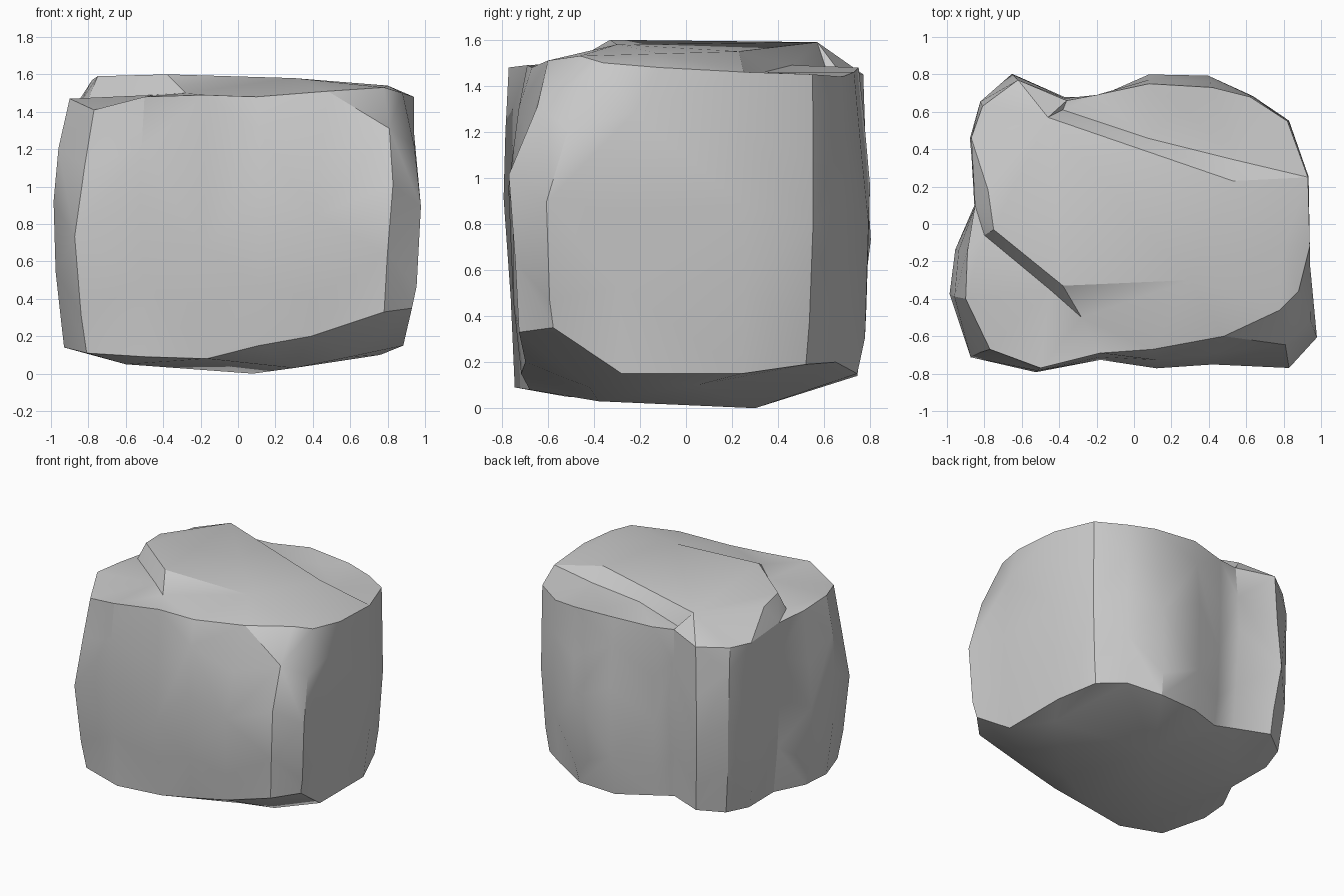
import bpy, bmesh, random
from mathutils import Vector
from mathutils.geometry import delaunay_2d_cdt

if "Cube" in bpy.data.objects:
    bpy.data.objects.remove(bpy.data.objects["Cube"])

random.seed(7)

# widest outline of the boulder, counter-clockwise from the right side
belly = [(.95, .26), (.84, .56), (.65, .70), (.40, .80), (.08, .80), (-.2, .69),
         (-.38, .69), (-.65, .80), (-.83, .67), (-.89, .46), (-.86, .10),
         (-.98, -.14), (-1, -.38), (-.87, -.71), (-.53, -.80), (-.18, -.73),
         (.12, -.77), (.42, -.75), (.84, -.78), (1, -.62), (.95, -.30)]
# matching upper rim
rim = [(.93, .25, 1.46), (.82, .55, 1.45), (.62, .68, 1.44), (.42, .73, 1.46),
       (.08, .75, 1.48), (-.2, .69, 1.46), (-.36, .66, 1.47), (-.62, .77, 1.45),
       (-.81, .63, 1.44), (-.87, .46, 1.43), (-.85, .10, 1.44), (-.89, -.14, 1.45),
       (-.90, -.40, 1.47), (-.77, -.67, 1.41), (-.50, -.77, 1.48), (-.18, -.69, 1.49),
       (.10, -.67, 1.48), (.48, -.60, 1.51), (.78, -.46, 1.53), (.88, -.36, 1.50),
       (.94, -.12, 1.48)]
# lower edge heights per column
foot = [.15, .19, .2, .15, .14, .16, .2, .2, .18, .16, .14, .14, .14, .11, .09,
        .08, .15, .2, .33, .35, .15]
# raised slab on top (closed loop), then loose points of the ledges around it
slab = [(-.38, -.33, 1.6), (.30, -.30, 1.58), (.80, -.12, 1.54), (.53, .23, 1.55),
        (-.46, .57, 1.59), (-.78, .18, 1.57), (-.75, -.03, 1.59)]
ledges = [(-.45, -.35, 1.49), (-.80, -.06, 1.47), (.07, .46, 1.49), (.55, .34, 1.46),
          (.26, .62, 1.45), (-.38, .61, 1.47), (-.28, -.50, 1.50)]
underside = [(.08, .30, 0), (.30, -.38, .03), (.60, -.42, .09), (-.60, -.52, .05),
             (-.65, .30, .09), (.76, .05, .10)]

bm = bmesh.new()
n = len(belly)


def wall_ring(t, scale, to_rim, wobble):
    ring = []
    for i in range(n):
        b, r = Vector(belly[i]), Vector(rim[i])
        xy = (b * (scale + random.uniform(-.025, .005) * wobble)).lerp(r.xy, to_rim)
        tt = t + (.06 * (-1) ** i + random.uniform(-.05, .05)) * wobble
        ring.append(bm.verts.new((xy.x, xy.y, foot[i] + (r.z - foot[i]) * tt)))
    return ring


# broken, faceted side walls
rings = [wall_ring(0, .93, 0, 0), wall_ring(.2, .975, 0, 1), wall_ring(.52, 1, 0, 1),
         wall_ring(.78, 1, .4, .8), wall_ring(1, 1, 1, 0)]
for k in range(len(rings) - 1):
    for i in range(n):
        j = (i + 1) % n
        a, b, c, d = rings[k][i], rings[k][j], rings[k + 1][j], rings[k + 1][i]
        tris = ((a, b, c), (a, c, d)) if (i + k) % 2 else ((a, b, d), (b, c, d))
        for t in tris:
            bm.faces.new(t)


def cap(border, loop, loose):
    """Fill a border ring with triangles running through the inner points."""
    inner = [bm.verts.new(p) for p in loop + loose]
    vs = border + inner
    m = len(loop)
    edges = [(i, (i + 1) % n) for i in range(n)]
    edges += [(n + i, n + (i + 1) % m) for i in range(m)]
    out = delaunay_2d_cdt([v.co.xy for v in vs], edges, [], 1, 1e-5)
    co, faces, orig = out[0], out[2], out[3]
    look = [vs[o[0]] if o else bm.verts.new((*c, 1.47)) for c, o in zip(co, orig)]
    for f in faces:
        bm.faces.new([look[i] for i in f])


# stepped top and sagging underside
cap(rings[-1], slab, ledges)
cap(rings[0], [], underside)

bmesh.ops.recalc_face_normals(bm, faces=bm.faces)
mesh = bpy.data.meshes.new("boulder")
bm.to_mesh(mesh)
bm.free()
boulder = bpy.data.objects.new("boulder", mesh)
bpy.context.collection.objects.link(boulder)
bpy.context.view_layer.objects.active = boulder
boulder.select_set(True)
bpy.ops.object.shade_smooth_by_angle(angle=0.5)
